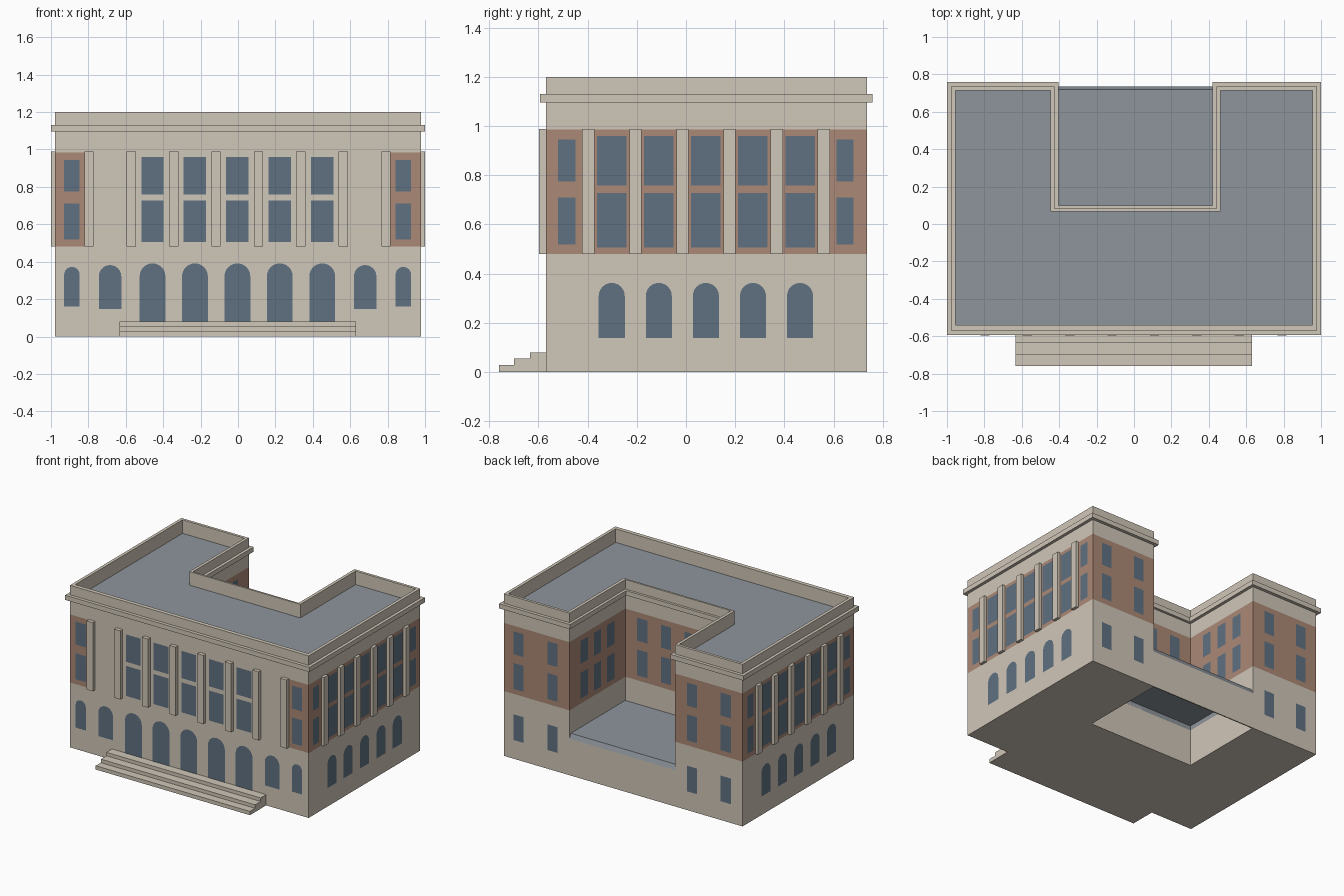
import bpy, bmesh, math
from mathutils import Vector

if "Cube" in bpy.data.objects:
    bpy.data.objects.remove(bpy.data.objects["Cube"])


def material(name, rgb):
    m = bpy.data.materials.new(name)
    m.diffuse_color = (*rgb, 1)
    m.use_nodes = True
    m.node_tree.nodes["Principled BSDF"].inputs["Base Color"].default_value = m.diffuse_color
    return m


STONE = material("stone", (0.63, 0.57, 0.48))
BRICK = material("brick", (0.41, 0.25, 0.18))
GLASS = material("glass", (0.115, 0.165, 0.22))
ROOF = material("roof_grey", (0.27, 0.30, 0.33))


def finish(bm, name, mats, recalc=True):
    if recalc:
        bmesh.ops.recalc_face_normals(bm, faces=bm.faces)
    me = bpy.data.meshes.new(name)
    bm.to_mesh(me)
    bm.free()
    for m in mats:
        me.materials.append(m)
    ob = bpy.data.objects.new(name, me)
    bpy.context.collection.objects.link(ob)
    return ob


def u_plan(x, y0, y1, nl, nr, ny):
    """U-shaped plan, with two extra points splitting the front."""
    return [(-x, y0), (-0.82, y0), (0.815, y0), (x, y0), (x, y1), (nr, y1),
            (nr, ny), (nl, ny), (nl, y1), (-x, y1)]


def loft(bm, rings, mats):
    """Skin a list of (plan, z) rings; mats gives a material index per band."""
    loops = [[bm.verts.new((x, y, z)) for x, y in plan] for plan, z in rings]
    for a, b, mi in zip(loops, loops[1:], mats):
        n = len(a)
        for i in range(n):
            f = bm.faces.new((a[i], a[(i + 1) % n], b[(i + 1) % n], b[i]))
            f.material_index = 0 if (mi == 1 and i == 1) else mi
    return loops


def add_box(bm, x0, x1, y0, y1, z0, z1):
    r = bmesh.ops.create_cube(bm, size=1)
    for v in r["verts"]:
        v.co = Vector((x0 if v.co.x < 0 else x1, y0 if v.co.y < 0 else y1,
                       z0 if v.co.z < 0 else z1))


BODY = u_plan(0.978, -0.57, 0.735, -0.425, 0.44, 0.082)
INNER = u_plan(0.955, -0.54, 0.715, -0.447, 0.463, 0.068)
CORNICE = u_plan(1.0, -0.594, 0.758, -0.403, 0.42, 0.1)

# Main walls with brick storey, parapet and sunken roof
bm = bmesh.new()
loops = loft(bm, [(BODY, 0), (BODY, 0.48), (BODY, 0.985), (BODY, 1.2),
                  (INNER, 1.2), (INNER, 1.1)], [0, 1, 0, 0, 0])
bm.faces.new(loops[0])
bm.faces.new(loops[-1]).material_index = 2
finish(bm, "walls_and_roof", [STONE, BRICK, ROOF])

# Cornice band
bm = bmesh.new()
loft(bm, [(BODY, 1.095), (CORNICE, 1.095), (CORNICE, 1.13), (BODY, 1.13)], [0, 0, 0])
finish(bm, "cornice", [STONE])

# Ground floor wall and low roof closing the rear court
bm = bmesh.new()
add_box(bm, -0.425, 0.44, 0.727, 0.735, 0, 0.27)
finish(bm, "court_wall", [STONE])
bm = bmesh.new()
low = [(-0.425, 0.082), (0.44, 0.082), (0.44, 0.735), (-0.425, 0.735)]
high = [(-0.425, 0.082), (0.44, 0.082), (0.44, 0.72), (-0.425, 0.72)]
top = loft(bm, [(low, 0.27), (high, 0.305)], [0])[-1]
bm.faces.new(top)
finish(bm, "court_roof", [ROOF])

# Entrance steps, stepped profile extruded along x
bm = bmesh.new()
profile = [(-0.57, 0), (-0.76, 0), (-0.76, 0.028), (-0.70, 0.028), (-0.70, 0.054),
           (-0.635, 0.054), (-0.635, 0.08), (-0.57, 0.08)]
f = bm.faces.new([bm.verts.new((-0.634, y, z)) for y, z in profile])
r = bmesh.ops.extrude_face_region(bm, geom=[f])
bmesh.ops.translate(bm, vec=(1.264, 0, 0),
                    verts=[v for v in r["geom"] if isinstance(v, bmesh.types.BMVert)])
finish(bm, "entrance_steps", [STONE])

# Pilasters on the front and both sides
bm = bmesh.new()
for x in [-0.797, 0.791] + [-0.571 + 0.2268 * i for i in range(6)]:
    add_box(bm, x - 0.025, x + 0.025, -0.597, -0.57, 0.48, 0.988)
finish(bm, "front_pilasters", [STONE])
for name, s in (("right", 1), ("left", -1)):
    bm = bmesh.new()
    for i in range(6):
        y = -0.397 + 0.1914 * i
        xs = sorted((s * 0.978, s * 1.0))
        add_box(bm, xs[0], xs[1], y - 0.025, y + 0.025, 0.48, 0.988)
    finish(bm, name + "_pilasters", [STONE])


# Windows: flat panes set just proud of a wall (origin, direction along, outward normal)
def windows(name, origin, along, normal, panes):
    bm = bmesh.new()
    o, u, n = Vector(origin), Vector(along), Vector(normal)
    for c, w, z0, z1, arched in panes:
        h = w / 2
        pts = [(c - h, z0), (c + h, z0)]
        if arched:
            pts += [(c + h * math.cos(math.pi * k / 12),
                     z1 - h + h * math.sin(math.pi * k / 12)) for k in range(13)]
        else:
            pts += [(c + h, z1), (c - h, z1)]
        f = bm.faces.new([bm.verts.new(o + u * a + n * 0.002 + Vector((0, 0, b)))
                          for a, b in pts])
        f.normal_update()
        if f.normal.dot(n) < 0:
            f.normal_flip()
    finish(bm, name, [GLASS], recalc=False)


def small(c, w=0.083):
    return [(c, w, 0.775, 0.945, False), (c, w, 0.518, 0.71, False)]


def tall(c):
    return [(c, 0.12, 0.758, 0.96, False), (c, 0.12, 0.505, 0.727, False)]


# Front windows
panes = []
for i in range(5):
    c = -0.457 + 0.2268 * i
    panes += tall(c) + [(c, 0.138, 0.08, 0.391, True)]
for c in (-0.684, 0.68):
    panes.append((c, 0.12, 0.147, 0.382, True))
for c in (-0.888, 0.884):
    panes += small(c) + [(c, 0.083, 0.16, 0.372, True)]
windows("front_windows", (0, -0.57, 0), (1, 0, 0), (0, -1, 0), panes)

# Side windows
panes = small(-0.485, 0.07) + small(0.647, 0.07)
for i in range(5):
    c = -0.302 + 0.1914 * i
    panes += tall(c) + [(c, 0.106, 0.138, 0.362, True)]
for name, s in (("right", 1), ("left", -1)):
    windows(name + "_windows", (s * 0.978, 0, 0), (0, 1, 0), (s, 0, 0), panes)

# Rear windows on the wing ends
panes = []
for c in (-0.842, -0.565, 0.577, 0.855):
    panes += small(c) + [(c, 0.083, 0.14, 0.33, False)]
windows("rear_windows", (0, 0.735, 0), (1, 0, 0), (0, 1, 0), panes)

# Court windows
panes = sum([small(0.0075 + 0.195 * (i - 1.5)) for i in range(4)], [])
windows("court_back_windows", (0, 0.082, 0), (1, 0, 0), (0, 1, 0), panes)
panes = sum([small(c) for c in (0.255, 0.41, 0.565)], [])
windows("court_right_windows", (0.44, 0, 0), (0, 1, 0), (-1, 0, 0), panes)
windows("court_left_windows", (-0.425, 0, 0), (0, 1, 0), (1, 0, 0), panes)
